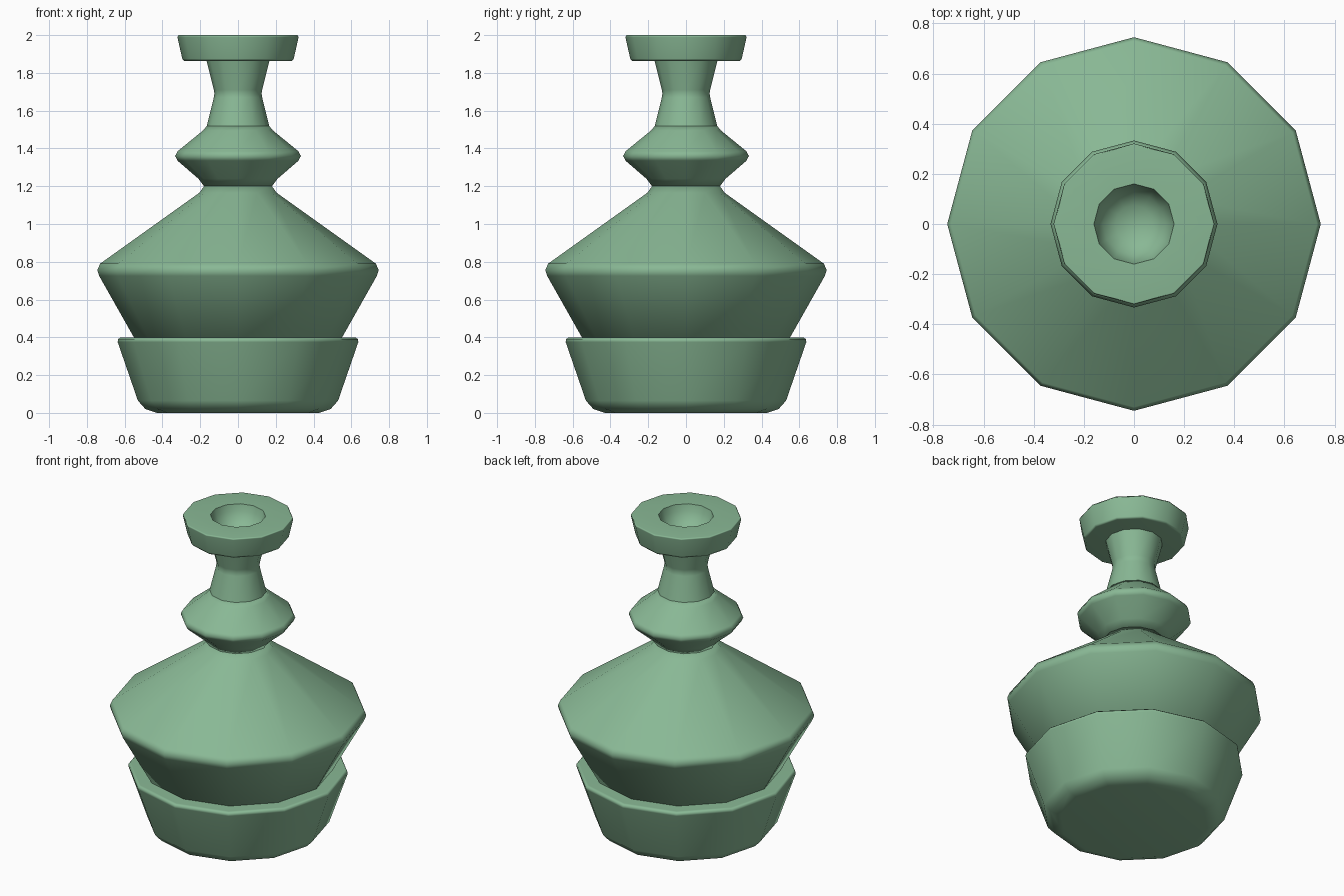
import bpy
import math

SIDES = 12

default = bpy.data.objects.get("Cube")
if default:
    bpy.data.objects.remove(default, do_unlink=True)

# Single glaze colour
green = bpy.data.materials.new("sage_green")
green.use_nodes = True
colour = (0.25, 0.48, 0.30, 1.0)
green.diffuse_color = colour
bsdf = green.node_tree.nodes["Principled BSDF"]
bsdf.inputs["Base Color"].default_value = colour
bsdf.inputs["Roughness"].default_value = 0.6


def lathe(name, profile):
    """Turn a (radius, height) profile around z; zero radius closes it."""
    verts, rings, faces = [], [], []
    for r, z in profile:
        start = len(verts)
        count = SIDES if r > 0 else 1
        for i in range(count):
            a = math.tau * i / SIDES
            verts.append((r * math.cos(a), r * math.sin(a), z))
        rings.append([start + i % count for i in range(SIDES)])
    for low, high in zip(rings, rings[1:]):
        for i in range(SIDES):
            j = (i + 1) % SIDES
            face = [low[i], low[j], high[j], high[i]]
            faces.append(list(dict.fromkeys(face)))
    mesh = bpy.data.meshes.new(name)
    mesh.from_pydata(verts, [], faces)
    mesh.materials.append(green)
    obj = bpy.data.objects.new(name, mesh)
    bpy.context.collection.objects.link(obj)
    bpy.ops.object.select_all(action="DESELECT")
    obj.select_set(True)
    bpy.context.view_layer.objects.active = obj
    bpy.ops.object.shade_smooth_by_angle(angle=math.radians(62))
    soft = obj.modifiers.new("even_shading", "WEIGHTED_NORMAL")
    soft.keep_sharp = True
    return obj


# Flared foot with a rounded bottom edge and a flat ledge
lathe("base_dish", [
    (0, 0), (0.43, 0), (0.49, 0.02), (0.53, 0.065),
    (0.637, 0.375), (0.635, 0.39), (0.622, 0.40), (0, 0.40)])

# Wide body with a beveled shoulder
lathe("body", [
    (0, 0.38), (0.54, 0.38), (0.735, 0.725), (0.745, 0.755),
    (0.73, 0.79), (0.205, 1.165), (0.18, 1.20), (0, 1.20)])

# Collar bulge
lathe("collar", [
    (0, 1.20), (0.18, 1.20), (0.21, 1.24), (0.32, 1.335),
    (0.333, 1.36), (0.32, 1.385), (0.185, 1.495), (0.165, 1.52), (0, 1.52)])

# Waisted neck
lathe("neck", [
    (0, 1.52), (0.165, 1.52), (0.128, 1.67), (0.125, 1.69),
    (0.128, 1.71), (0.168, 1.87), (0, 1.87)])

# Flared lip with a bowl-shaped mouth
lathe("lip", [
    (0, 1.862), (0.285, 1.862), (0.295, 1.875), (0.321, 1.99),
    (0.315, 2.0), (0.16, 2.0), (0.15, 1.96), (0.125, 1.91),
    (0.075, 1.88), (0, 1.87)])
